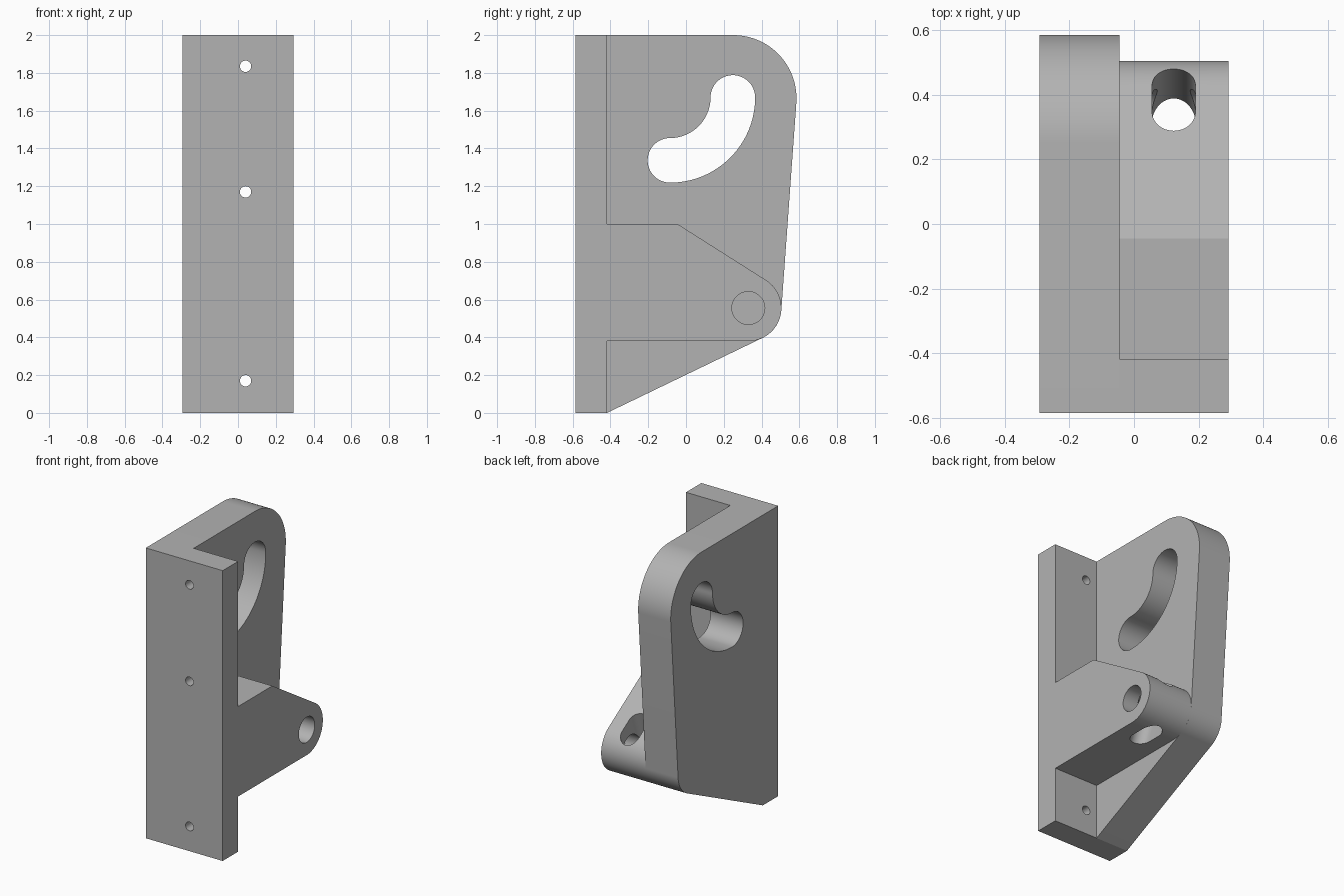
import bpy, bmesh
from math import radians, cos, sin
from mathutils import Matrix, Vector

cube = bpy.data.objects.get("Cube")
if cube:
    bpy.data.objects.remove(cube, do_unlink=True)

grey = bpy.data.materials.new("machined grey")
grey.use_nodes = True
colour = (0.45, 0.45, 0.45, 1)
grey.diffuse_color = colour
grey.node_tree.nodes["Principled BSDF"].inputs["Base Color"].default_value = colour

X0, X1, X2 = -0.293, -0.045, 0.293       # outer plate face, inner plate face, free side
Y0, Y1 = -0.585, -0.418                  # front and back of the flange
PIVOT, PIVOT_R = (0.33, 0.555), 0.175
CORNER, CORNER_R = (0.25, 1.665), 0.335
HOLE_Y, HOLE_R, SLOT_R = -0.085, 0.118, 0.333


def arc(centre, r, a0, a1, n=32):
    angles = [radians(a0 + (a1 - a0) * i / n) for i in range(n + 1)]
    return [(centre[0] + r * cos(a), centre[1] + r * sin(a)) for a in angles]


def circle(centre, r, n=64):
    return arc(centre, r, 0, 360, n)[:-1]


def prism(name, profile, low, high, frame):
    """Extrude a flat profile between two depths, placed by a frame matrix."""
    bm = bmesh.new()
    base = bm.faces.new([bm.verts.new((u, v, low)) for u, v in profile])
    ext = bmesh.ops.extrude_face_region(bm, geom=[base])
    top = [g for g in ext["geom"] if isinstance(g, bmesh.types.BMVert)]
    bmesh.ops.translate(bm, verts=top, vec=(0, 0, high - low))
    bm.transform(frame)
    bmesh.ops.recalc_face_normals(bm, faces=bm.faces)
    mesh = bpy.data.meshes.new(name)
    bm.to_mesh(mesh)
    bm.free()
    mesh.materials.append(grey)
    obj = bpy.data.objects.new(name, mesh)
    bpy.context.collection.objects.link(obj)
    return obj


def axes(u, v, w, origin=(0, 0, 0)):
    m = Matrix((u, v, w)).transposed().to_4x4()
    m.translation = Vector(origin)
    return m


SIDE = axes((0, 1, 0), (0, 0, 1), (1, 0, 0))      # profile in y and z, depth along x
FRONT = axes((1, 0, 0), (0, 0, 1), (0, -1, 0))    # profile in x and z, depth along -y


def combine(target, other, operation):
    mod = target.modifiers.new(operation, "BOOLEAN")
    mod.operation, mod.solver, mod.object = operation, "EXACT", other
    bpy.context.view_layer.objects.active = target
    bpy.ops.object.modifier_apply(modifier=mod.name)
    bpy.data.objects.remove(other, do_unlink=True)


# Side plate with rounded corners
plate_profile = ([(Y0, 0), (Y1, 0)] + arc(PIVOT, PIVOT_R, -64.3, -4.1)
                 + arc(CORNER, CORNER_R, -4.1, 90) + [(Y0, 2)])
bracket = prism("bracket", plate_profile, X0, X1, SIDE)

# Mounting flange
flange = prism("flange", [(Y0, 0), (Y1, 0), (Y1, 2), (Y0, 2)], X1, X2, SIDE)
combine(bracket, flange, "UNION")

# Pivot arm
arm_profile = [(Y1, 0.38)] + arc(PIVOT, PIVOT_R, -90, 57.7) + [(-0.045, 1), (Y1, 1)]
arm = prism("pivot_arm", arm_profile, X1, X2, SIDE)
combine(bracket, arm, "UNION")

# Round holes across the plate, and the pin hole that stops at the plate
for z in (1.0, 1.67):
    cutter = prism("cross_hole", circle((HOLE_Y, z), HOLE_R), -1, 1, SIDE)
    combine(bracket, cutter, "DIFFERENCE")
cutter = prism("pin_hole", circle(PIVOT, 0.087), X1, 1, SIDE)
combine(bracket, cutter, "DIFFERENCE")

# Curved adjustment slot around the upper hole
c = (HOLE_Y, 1.67)
slot = (arc(c, SLOT_R + HOLE_R, -90, 0) + arc((c[0] + SLOT_R, c[1]), HOLE_R, 0, 180)[1:]
        + arc(c, SLOT_R - HOLE_R, 0, -90)[1:]
        + arc((c[0], c[1] - SLOT_R), HOLE_R, 90, 270)[1:-1])
combine(bracket, prism("curved_slot", slot, -1, 1, SIDE), "DIFFERENCE")

# Mounting screw holes through the flange
for z in (0.17, 1.17, 1.835):
    cutter = prism("screw_hole", circle((0.04, z), 0.03, 32), 0.3, 0.7, FRONT)
    combine(bracket, cutter, "DIFFERENCE")

# Slanted oblong slot through the arm
tilt = radians(19.6)
slanted = axes((1, 0, 0), (0, cos(tilt), -sin(tilt)), (0, sin(tilt), cos(tilt)),
               (0.123, 0.264, 0.38))
oblong = arc((0, 0.047), 0.067, 0, 180) + arc((0, -0.047), 0.067, 180, 360)
combine(bracket, prism("oblong_slot", oblong, -0.3, 0.7, slanted), "DIFFERENCE")

# Smooth the curved walls, keep the edges crisp
bpy.ops.object.select_all(action="DESELECT")
bracket.select_set(True)
bpy.context.view_layer.objects.active = bracket
bpy.ops.object.shade_smooth_by_angle(angle=radians(25))
